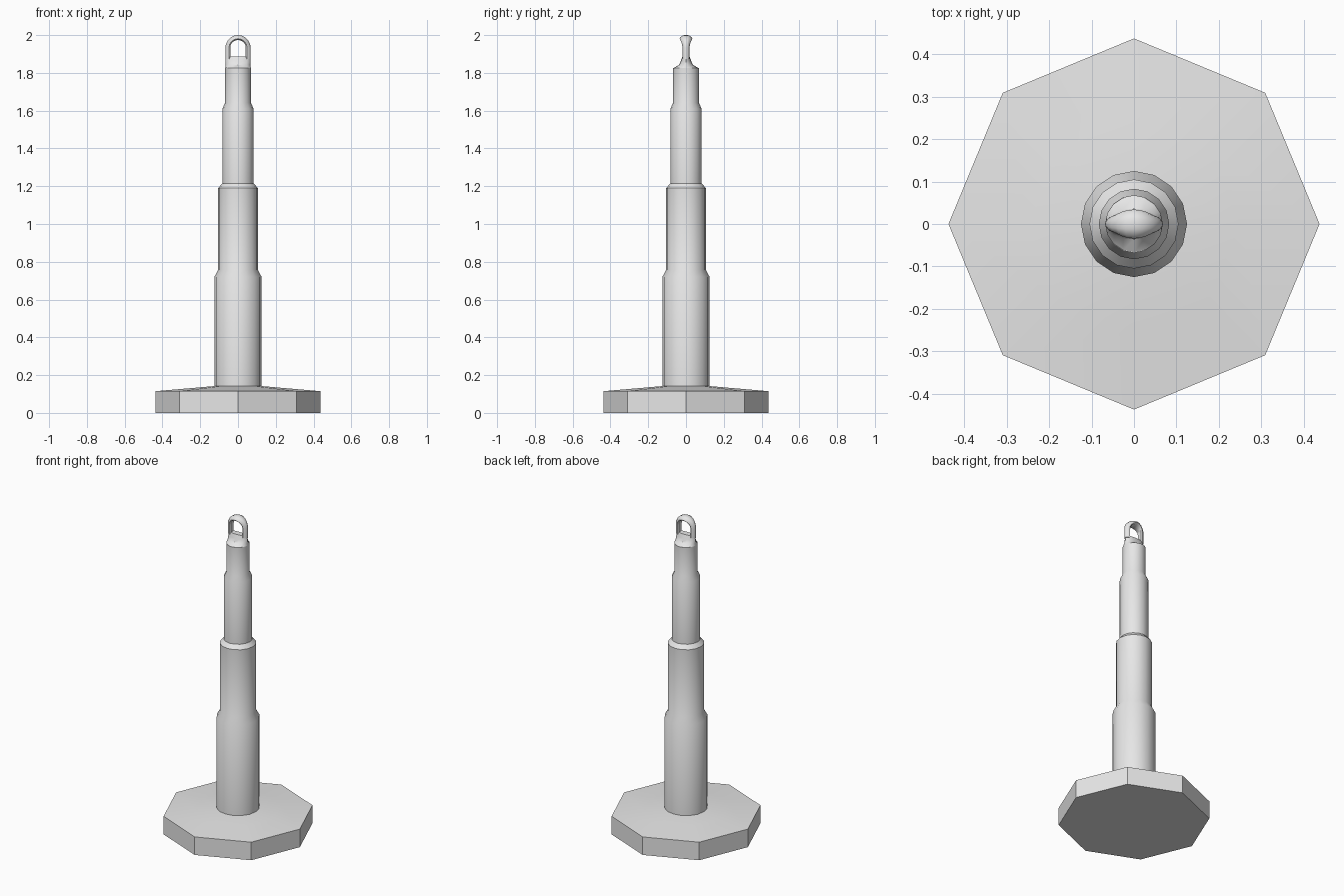
import bpy, bmesh
from math import sin, cos, pi, radians

cube = bpy.data.objects.get("Cube")
if cube:
    bpy.data.objects.remove(cube)

# One plain grey for the whole model
grey = bpy.data.materials.new("plain grey")
grey.use_nodes = True
colour = (0.8, 0.8, 0.8, 1)
grey.diffuse_color = colour
grey.node_tree.nodes["Principled BSDF"].inputs["Base Color"].default_value = colour


def loft(name, rings, angle=35):
    """Skin a list of closed point rings, capping both ends."""
    bm = bmesh.new()
    rows = [[bm.verts.new(p) for p in ring] for ring in rings]
    n = len(rows[0])
    for a, b in zip(rows, rows[1:]):
        for i in range(n):
            j = (i + 1) % n
            bm.faces.new((a[i], a[j], b[j], b[i]))
    bm.faces.new(rows[0][::-1])
    bm.faces.new(rows[-1])
    bmesh.ops.recalc_face_normals(bm, faces=bm.faces)
    mesh = bpy.data.meshes.new(name)
    bm.to_mesh(mesh)
    bm.free()
    mesh.materials.append(grey)
    obj = bpy.data.objects.new(name, mesh)
    bpy.context.collection.objects.link(obj)
    bpy.ops.object.select_all(action='DESELECT')
    obj.select_set(True)
    bpy.context.view_layer.objects.active = obj
    bpy.ops.object.shade_smooth_by_angle(angle=radians(angle))
    return obj


def ellipse(rx, ry, z, sides):
    return [(rx * cos(2 * pi * i / sides), ry * sin(2 * pi * i / sides), z)
            for i in range(sides)]


# Octagonal foot with a gently sloping top
loft("base", [ellipse(r, r, z, 8) for r, z in
              [(0.437, 0), (0.437, 0.115), (0.25, 0.131), (0.125, 0.142)]])

# Telescoping column, each section ending in a small taper
sections = [(0.125, 0.125, 0.72), (0.105, 0.757, 1.19),
            (0.083, 1.215, 1.61), (0.068, 1.642, 1.825)]
loft("column", [ellipse(r, r, z, 16) for r, low, high in sections for z in (low, high)])

# Neck flattening from the round column into the eye
loft("neck", [ellipse(rx, ry, z, 16) for rx, ry, z in
              [(0.068, 0.068, 1.824), (0.066, 0.036, 1.843),
               (0.066, 0.028, 1.862), (0.064, 0.019, 1.886)]])

# Lifting eye: an arch that is deepest at its crown
mid, spring = 0.054, 1.933
half = [(-0.013, 0.75), (-0.006, 1), (0.005, 0.8), (0.013, 0.35)]
section = half + [(u, -v) for u, v in reversed(half)]


def arch_ring(t, drop=0):
    depth = 0.019 + 0.015 * sin(t) ** 2
    return [((mid + u) * cos(t), v * depth, spring - drop + (mid + u) * sin(t))
            for u, v in section]


steps = 10
arch = [arch_ring(pi * i / steps) for i in range(steps + 1)]
loft("lifting_eye", [arch_ring(0, 0.06)] + arch + [arch_ring(pi, 0.06)], 50)
